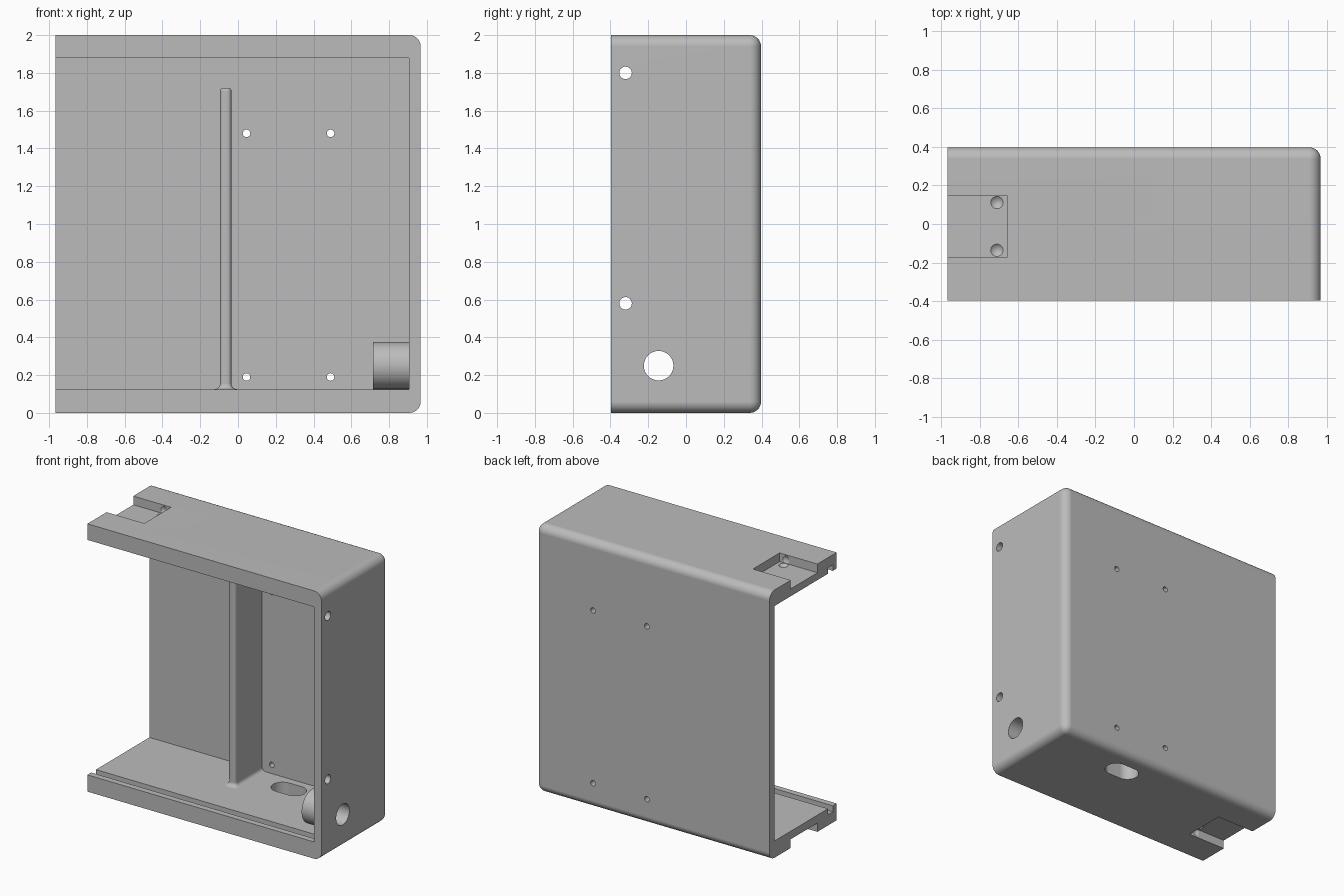
import bpy, bmesh, math
from mathutils import Matrix, Vector

if "Cube" in bpy.data.objects:
    bpy.data.objects.remove(bpy.data.objects["Cube"], do_unlink=True)

grey = bpy.data.materials.new("plain grey")
grey.use_nodes = True
colour = (0.5, 0.5, 0.5, 1)
grey.diffuse_color = colour
grey.node_tree.nodes["Principled BSDF"].inputs["Base Color"].default_value = colour

W, D, H = 0.967, 0.397, 2.0        # half width, half depth, height
FLOOR, CEIL, RIGHT, BACK = 0.125, 1.88, 0.905, 0.335


def finish(bm, name):
    bmesh.ops.recalc_face_normals(bm, faces=bm.faces)
    mesh = bpy.data.meshes.new(name)
    bm.to_mesh(mesh)
    bm.free()
    mesh.materials.append(grey)
    ob = bpy.data.objects.new(name, mesh)
    bpy.context.collection.objects.link(ob)
    return ob


def box_mesh(lo, hi):
    bm = bmesh.new()
    bmesh.ops.create_cube(bm, size=1)
    lo, hi = Vector(lo), Vector(hi)
    for v in bm.verts:
        v.co = Vector(((v.co[i] + 0.5) * (hi[i] - lo[i]) + lo[i]) for i in range(3))
    return bm


def box(name, lo, hi):
    return finish(box_mesh(lo, hi), name)


def rod(name, centre, radius, length, axis, sides=48):
    bm = bmesh.new()
    bmesh.ops.create_cone(bm, cap_ends=True, segments=sides, radius1=radius,
                          radius2=radius, depth=length)
    turn = {"X": Matrix.Rotation(math.pi / 2, 4, "Y"),
            "Y": Matrix.Rotation(math.pi / 2, 4, "X"), "Z": Matrix()}[axis]
    bm.transform(Matrix.Translation(centre) @ turn)
    return finish(bm, name)


def ball(name, centre, radius):
    bm = bmesh.new()
    bmesh.ops.create_uvsphere(bm, u_segments=32, v_segments=16, radius=radius)
    bm.transform(Matrix.Translation(centre))
    return finish(bm, name)


def cut(ob, cutter):
    cutter.hide_render = True
    mod = ob.modifiers.new("cut", "BOOLEAN")
    mod.operation = "DIFFERENCE"
    mod.solver = "EXACT"
    mod.object = cutter
    bpy.context.view_layer.objects.active = ob
    bpy.ops.object.modifier_apply(modifier=mod.name)
    bpy.data.objects.remove(cutter, do_unlink=True)


# Housing block with rounded edges around the back and right sides
bm = box_mesh((-W, -D, 0), (W, D, H))
rounded = []
for e in bm.edges:
    mid = (e.verts[0].co + e.verts[1].co) / 2
    on_right, on_back = mid.x > W - 0.01, mid.y > D - 0.01
    on_end = abs(mid.z - H / 2) > H / 2 - 0.01
    if (on_right and on_back) or (on_end and (on_right or on_back)):
        rounded.append(e)
bmesh.ops.bevel(bm, geom=rounded, offset=0.06, segments=8, profile=0.5, affect="EDGES")
housing = finish(bm, "housing")

# Cavity open to the front and left, and the groove for a sliding cover
cut(housing, box("cavity", (-1.2, -1, FLOOR), (RIGHT, BACK, CEIL)))
cut(housing, box("cover_groove", (-1.2, -0.352, FLOOR - 0.045), (RIGHT + 0.015, -0.295, CEIL + 0.045)))

# Latch notches with dimples in the top and bottom walls
for low, high, mid in ((H - 0.065, H + 0.1, H - 0.035), (-0.1, 0.065, 0.035)):
    cut(housing, box("notch", (-1.2, -0.17, low), (-0.655, 0.145, high)))
    for y in (-0.136, 0.111):
        cut(housing, ball("dimple", (-0.71, y, mid), 0.044))

# Holes in the right wall
for y, z, r in ((-0.32, 1.8, 0.033), (-0.32, 0.58, 0.033), (-0.035, 0.67, 0.175), (-0.145, 0.25, 0.078)):
    cut(housing, rod("side_hole", (W, y, z), r, 0.3, "X"))

# Screw holes in the back wall
for x in (0.045, 0.49):
    for z in (0.19, 1.48):
        cut(housing, rod("back_hole", (x, D, z), 0.02, 0.3, "Y", 24))

# Rounded slot through the floor
bm = box_mesh((0.15, 0.12, -0.1), (0.41, 0.28, 0.2))
uprights = [e for e in bm.edges if abs(e.verts[0].co.z - e.verts[1].co.z) > 0.1]
bmesh.ops.bevel(bm, geom=uprights, offset=0.0799, segments=10, profile=0.5, affect="EDGES")
cut(housing, finish(bm, "floor_slot"))

# Cable boss inside the right wall
boss = rod("cable_boss", (0.82, -0.145, 0.25), 0.125, 0.21, "X", 64)
cut(boss, rod("boss_bore", (0.82, -0.145, 0.25), 0.078, 0.5, "X"))


# Divider: stacked outlines with a rounded front, flared foot and softened top
def outline(grow):
    half, front, r = 0.03 + grow, 0.017 - grow, 0.022 + grow * 0.8
    r = min(r, half - 0.001)
    pts = [(-half, BACK + 0.01)]
    for side in (-1, 1):
        arc = [k * math.pi / 12 for k in range(7)]
        corner = [(side * (half - r + r * math.cos(a)), front + r - r * math.sin(a)) for a in arc]
        pts += corner if side < 0 else corner[::-1]
    return pts + [(half, BACK + 0.01)]


F, T = 0.03, 0.015
levels = [(F, FLOOR - 0.005)]
levels += [(F * (1 - math.sin(a)), FLOOR + F * (1 - math.cos(a)))
           for a in (k * math.pi / 12 for k in range(7))]
levels += [(-T * (1 - math.cos(a)), 1.72 - T + T * math.sin(a))
           for a in (k * math.pi / 8 for k in range(5))]
bm = bmesh.new()
rings = [[bm.verts.new((x - 0.065, y, z)) for x, y in outline(g)] for g, z in levels]
for a, b in zip(rings, rings[1:]):
    for i in range(len(a)):
        j = (i + 1) % len(a)
        bm.faces.new((a[i], a[j], b[j], b[i]))
bm.faces.new(rings[0])
bm.faces.new(rings[-1])
divider = finish(bm, "divider")

# Smooth curved surfaces and keep flat walls flat
for ob in (housing, boss, divider):
    bpy.ops.object.select_all(action="DESELECT")
    ob.select_set(True)
    bpy.context.view_layer.objects.active = ob
    bpy.ops.object.shade_smooth_by_angle(angle=math.radians(30))
    weighted = ob.modifiers.new("flat walls", "WEIGHTED_NORMAL")
    weighted.keep_sharp = True
